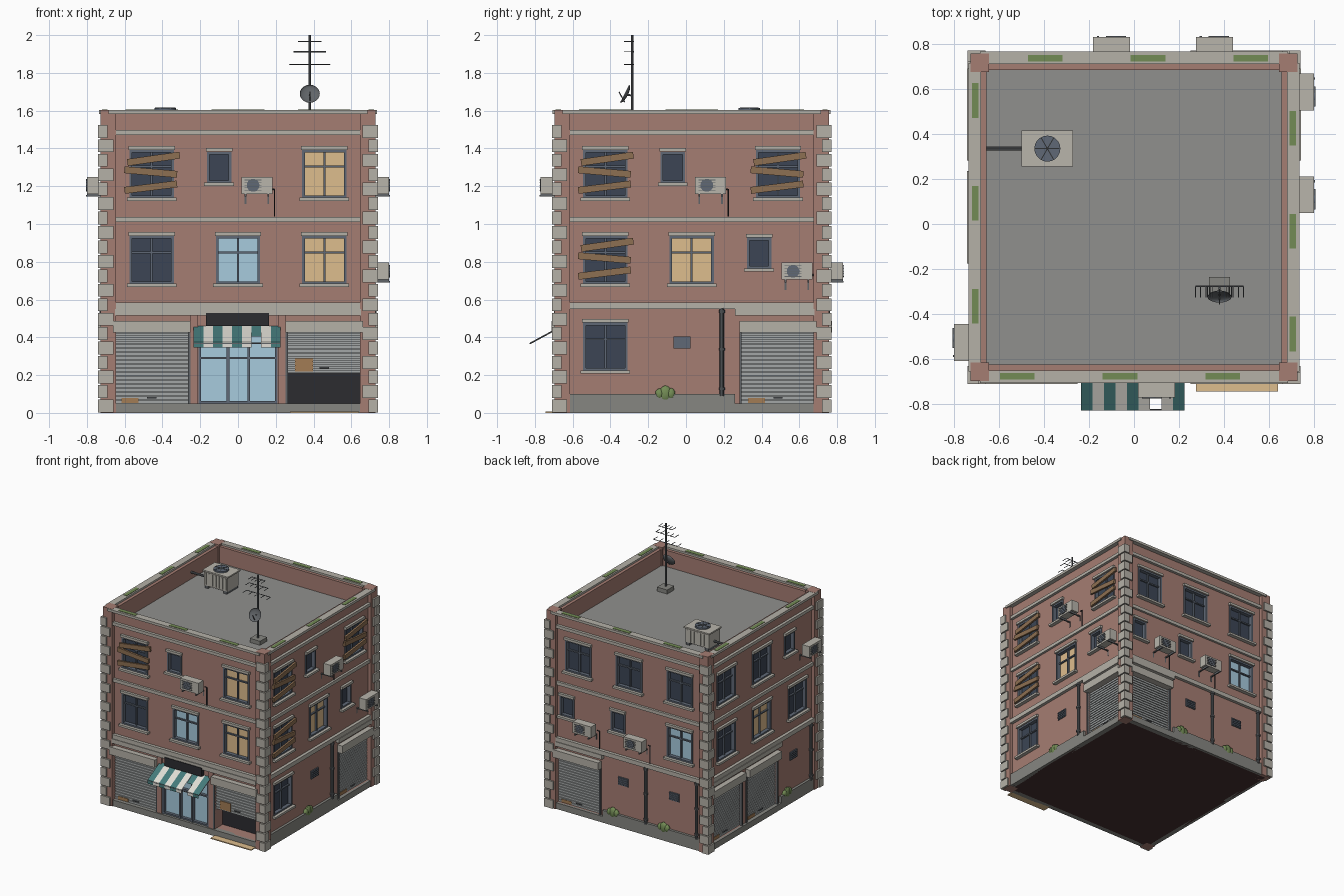
import bpy, bmesh, math
from mathutils import Matrix, Vector

if "Cube" in bpy.data.objects:
    bpy.data.objects.remove(bpy.data.objects["Cube"])

CY = 0.03                       # building centre in y
WALL = 0.70                     # wall face distance from the centre
SIDES = ["front", "right", "back", "left"]
COLORS = {
    "brick": (.376, .205, .17), "stone": (.46, .44, .39), "roof": (.28, .28, .27),
    "plinth": (.24, .24, .22), "dark_glass": (.045, .06, .09), "blue_glass": (.39, .6, .73),
    "lit_glass": (.73, .51, .27), "frame": (.115, .14, .18), "shutter": (.37, .39, .39),
    "wood": (.27, .16, .085), "unit": (.48, .46, .41), "dark": (.025, .025, .03),
    "teal": (.06, .2, .2), "white": (.75, .73, .67), "moss": (.17, .26, .09),
    "card": (.36, .2, .09), "metal": (.12, .13, .14), "base": (.06, .03, .028),
}
parts = {}                      # object name -> (bmesh, colour)


def mat(name):
    m = bpy.data.materials.get(name)
    if not m:
        m = bpy.data.materials.new(name)
        m.diffuse_color = (*COLORS[name], 1)
        m.use_nodes = True
        m.node_tree.nodes["Principled BSDF"].inputs["Base Color"].default_value = m.diffuse_color
    return m


def get(k, part, color):
    name = part if k is None else SIDES[k] + "_" + part
    if name not in parts:
        parts[name] = (bmesh.new(), color)
    return parts[name][0]


def frame_of(k):
    # facade space: u along the wall, -d outward, z up; None means world space
    if k is None:
        return Matrix()
    return Matrix.Translation((0, CY, 0)) @ Matrix.Rotation(k * math.pi / 2, 4, 'Z')


def box(k, part, color, u0, u1, d0, d1, z0, z1, tilt=0):
    s = 1 if k is None else -1
    c = ((u0 + u1) / 2, s * (d0 + d1) / 2, (z0 + z1) / 2)
    m = (frame_of(k) @ Matrix.Translation(c) @ Matrix.Rotation(-math.radians(tilt), 4, 'Y')
         @ Matrix.Diagonal((u1 - u0, abs(d1 - d0), z1 - z0, 1)))
    bmesh.ops.create_cube(get(k, part, color), size=1, matrix=m)


def tube(k, part, color, a, b, r, n=10):
    s = 1 if k is None else -1
    a, b = Vector((a[0], s * a[1], a[2])), Vector((b[0], s * b[1], b[2]))
    rot = (b - a).to_track_quat('Z', 'Y').to_matrix().to_4x4()
    m = frame_of(k) @ Matrix.Translation((a + b) / 2) @ rot
    bmesh.ops.create_cone(get(k, part, color), cap_ends=True, segments=n, radius1=r,
                          radius2=r, depth=(b - a).length, matrix=m)


def cut(k, u0, u1, z0, z1, deep=0.67):
    box(None if k is None else k, "cutter", "dark", u0, u1, deep, 0.78, z0, z1)


def window(k, u, z, w, h, glass, cross=True):
    u0, u1, z0, z1 = u - w / 2, u + w / 2, z - h / 2, z + h / 2
    cut(k, u0, u1, z0, z1)
    box(k, glass, glass, u0, u1, .66, .676, z0, z1)
    f = "window_frames"
    for a in (u0, u1 - .014):
        box(k, f, "frame", a, a + .014, .665, .707, z0, z1)
    for a in (z0, z1 - .014):
        box(k, f, "frame", u0, u1, .665, .706, a, a + .014)
    if cross:
        box(k, f, "frame", u - .005, u + .005, .665, .69, z0, z1)
        box(k, f, "frame", u0, u1, .665, .689, z + .035, z + .045)
    box(k, "lintels", "stone", u0 - .005, u1 + .005, .69, .72, z1, z1 + .02)
    box(k, "sills", "stone", u0 - .014, u1 + .014, .69, .73, z0 - .015, z0 + .002)


def planks(k, u, z):
    for dz, t, du in ((.08, 8, .01), (.01, -5, -.005), (-.07, 7, -.005)):
        box(k, "boards", "wood", u + du - .14, u + du + .14, .708, .724, z + dz - .018, z + dz + .018, t)


def air_unit(k, u, z):
    box(k, "air_units", "unit", u - .082, u + .082, .735, .83 - CY, z - .045, z + .045)
    tube(k, "air_unit_fans", "frame", (u - .02, .79, z), (u - .02, .804, z), .034, 16)
    for i in range(5):
        dz = (i - 2) * .014
        box(k, "air_unit_grilles", "metal", u - .065, u + .025, .8, .806, z + dz - .0015, z + dz + .0015)
    for a in (-.06, .06):
        box(k, "air_unit_brackets", "metal", u + a - .005, u + a + .005, .69, .805, z - .06, z - .052)
        box(k, "air_unit_brackets", "metal", u + a - .005, u + a + .005, .69, .702, z - .1, z - .052)
        box(k, "air_unit_brackets", "metal", u + a - .005, u + a + .005, .74, .8, z - .053, z - .044)
    tube(k, "drain_hoses", "dark", (u + .075, .708, z - .02), (u + .093, .708, z - .02), .004, 6)
    tube(k, "drain_hoses", "dark", (u + .093, .708, z - .02), (u + .093, .708, z - .165), .004, 6)


def shutter(k, u, bottom):
    u0, u1 = u - .193, u + .193
    cut(k, u0, u1, .05, .43, .67 if bottom < .1 else .6)
    box(k, "shop_interior", "dark", u0, u1, .59, .672 if bottom < .1 else .605, .05, .43)
    box(k, "shutters", "shutter", u0, u1, .67, .68, bottom, .43)
    n = round((.43 - bottom) / .021)
    p = (.43 - bottom) / n
    for i in range(n):
        box(k, "shutters", "shutter", u0, u1, .675, .688, bottom + i * p, bottom + i * p + p * .72)
    box(k, "shutter_boxes", "stone", u - .205, u + .205, .69, .742, .425, .487)
    for a in (u0 - .012, u1):
        box(k, "shutter_rails", "metal", a, a + .012, .69, .71, .05, .43)
    box(k, "shutter_handles", "metal", u - .025, u + .025, .685, .697, bottom + .025, bottom + .033)
    if bottom < .1:
        box(k, "cardboard", "card", u - .16, u - .07, .685, .692, .052, .078)
    else:
        box(k, "cardboard", "card", u - .155, u - .06, .685, .694, .22, .287)


def storefront(k):
    cut(k, -.21, .21, .05, .45)
    box(k, "shop_glass", "blue_glass", -.21, .21, .66, .676, .05, .45)
    for a in (-.21, -.06, .05, .195):
        box(k, "shop_frame", "frame", a, a + .014, .665, .705, .05, .45)
    for a in (.05, .285, .436):
        box(k, "shop_frame", "frame", -.21, .21, .665, .7, a, a + .012)
    for s in (-1, 1):
        box(k, "shop_pilasters", "brick", s * .232 - .02, s * .232 + .02, .69, .712, .05, .515)
    box(k, "sign_panel", "dark", -.17, .165, .7, .735, .46, .53)
    # striped awning with a valance, one strip torn short
    bm_w = .46 / 9
    for i in range(9):
        u0, torn = -.235 + i * bm_w, i == 6
        part, col = ("awning_teal", "teal") if i % 2 == 0 else ("awning_white", "white")
        pts = [(.70, .46), (.79, .405)] if torn else [(.70, .46), (.858, .375), (.858, .345)]
        bm = get(k, part, col)
        M = frame_of(k)
        rows = [[bm.verts.new(M @ Vector((u, -d, z))) for u in (u0, u0 + bm_w)] for d, z in pts]
        for a, b in zip(rows, rows[1:]):
            bm.faces.new((a[0], b[0], b[1], a[1]))
    for u in (-.232, .222):
        tube(k, "awning_arms", "metal", (u, .7, .452), (u, .855, .368), .004, 6)
    tube(k, "awning_arms", "metal", (-.232, .855, .368), (.222, .855, .368), .004, 6)
    box(k, "ground_mat", "lit_glass", .275, .64, .70, .775, 0, .008)


def vent_and_pipe(k, u):
    box(k, "vents", "frame", u - .095, u - .005, .69, .708, .34, .405)
    for i in range(4):
        box(k, "vents", "frame", u - .09, u - .01, .7, .714, .346 + i * .015, .354 + i * .015)
    x = u + .16
    tube(k, "drain_pipes", "metal", (x, .716, .09), (x, .716, .555), .012)
    for z in (.12, .33, .53):
        tube(k, "drain_pipes", "metal", (x, .716, z), (x, .716, z + .014), .017)
    # weeds on the ledge
    for du, r, h in ((-.14, .035, .045), (-.17, .024, .03), (-.11, .024, .032)):
        m = frame_of(k) @ Matrix.Translation((u + du, -.708, .1)) @ Matrix.Diagonal((r, .018, h, 1))
        bmesh.ops.create_icosphere(get(k, "weeds", "moss"), subdivisions=2, radius=1, matrix=m)


# facade plan per side: ground, middle and top floor, three bays each
PLAN = [("SGH", "DBY", "XAY"), ("DPS", "XYA", "XAX"), ("SPP", "AAB", "DDD"), ("SSP", "DYD", "DDA")]
GLASS = {"D": "dark_glass", "X": "dark_glass", "B": "blue_glass", "Y": "lit_glass"}
for k, floors in enumerate(PLAN):
    for zc, row in zip((.35, .81, 1.265), floors):
        for i, c in enumerate(row):
            u = (i - 1) * .457
            if c in GLASS:
                window(k, u, zc, .235, .255, GLASS[c])
            if c == "X":
                planks(k, u, zc)
            elif c == "A":
                window(k, u - .1, zc + .035, .13, .165, "dark_glass", False)
                air_unit(k, u + .1, zc - .06)
            elif c == "S":
                shutter(k, u, .05)
            elif c == "H":
                shutter(k, u, .21)
            elif c == "G":
                storefront(k)
            elif c == "P":
                vent_and_pipe(k, u)
            if zc < .5:     # plinth and shop fascia per bay
                a, b = max(u - .2285, -.65), min(u + .2285, .65)
                shop = c in "SHG"
                box(k, "plinth", "plinth", a, b, .68, .72, 0, .05 if shop else .1)
                if shop:
                    box(k, "shop_fascia", "stone", a, b, .69, .73, .515, .551)
    # stone bands, parapet, coping and moss
    for z0, z1, d in ((.55, .585, .725), (1.01, 1.037, .718), (1.472, 1.497, .722)):
        box(k, "stone_bands", "stone", -.66, .66, .69, d, z0, z1)
    box(k, "parapet", "brick", -.69, .69, .655, .70, 1.44, 1.588)
    box(k, "coping", "stone", -.685, .685, .68, .736, 1.583, 1.603)
    for i in range(3):
        u = (i - 1) * .457 - .062
        box(k, "moss", "moss", u - .077, u + .077, .692, .72, 1.6, 1.606)
    # corner post with alternating quoin blocks
    box(k, "corner_post", "brick", .645, .727, .645, .727, 0, 1.604)
    for i in range(20):
        w, d = (.08, .05) if i % 2 else (.05, .08)
        z = .003 + i * .0765
        box(k, "quoins", "stone", .74 - w, .74, .74 - d, .74, z, z + .068)

# brick body, roof deck and underside
box(0, "wall_body", "brick", -WALL, WALL, -WALL, WALL, .004, 1.45)
box(None, "roof_deck", "roof", -.66, .66, CY - .66, CY + .66, 1.44, 1.455)
box(None, "underside", "base", -.70, .70, CY - .70, CY + .70, 0, .01)

# rooftop cooling unit
box(None, "cooler_body", "unit", -.49, -.28, .265, .405, 1.475, 1.595)
box(None, "cooler_lid", "unit", -.5, -.27, .255, .415, 1.59, 1.602)
for x in (-.47, -.3):
    box(None, "cooler_feet", "metal", x - .015, x + .015, .265, .405, 1.45, 1.476)
for i in range(7):
    x = -.475 + i * .03
    box(None, "cooler_ribs", "unit", x - .004, x + .004, .26, .41, 1.485, 1.58)
tube(None, "cooler_fan", "frame", (-.385, .335, 1.6), (-.385, .335, 1.614), .058, 20)
for i in range(3):
    t = i * math.pi / 3
    c, s = .055 * math.cos(t), .055 * math.sin(t)
    tube(None, "cooler_guard", "metal", (-.385 - c, .335 - s, 1.615), (-.385 + c, .335 + s, 1.615), .003, 6)
tube(None, "cooler_pipe", "metal", (-.49, .335, 1.51), (-.67, .335, 1.51), .009)

# antenna mast with three toothed bars
AX, AY = .38, -.285
box(None, "antenna_base", "plinth", AX - .046, AX + .046, AY - .04, AY + .05, 1.45, 1.488)
tube(None, "antenna_mast", "metal", (AX, AY, 1.48), (AX, AY, 2.0), .006, 8)
for z, w in ((1.966, .06), (1.912, .085), (1.845, .107)):
    tube(None, "antenna_bars", "metal", (AX - w, AY + .008, z), (AX + w, AY + .008, z), .003, 6)
    for i in range(5):
        x = AX - w + w * i / 2
        tube(None, "antenna_bars", "metal", (x, AY + .008, z), (x, AY - .042, z), .0025, 6)

# satellite dish: shallow open bowl facing forward and up
bm = get(None, "dish", "metal")
tilt = Matrix.Translation((AX, -.325, 1.69)) @ Matrix.Rotation(math.radians(63), 4, 'X')
res = bmesh.ops.create_uvsphere(bm, u_segments=20, v_segments=12, radius=.053)
bmesh.ops.delete(bm, geom=[v for v in res["verts"] if v.co.z > .001], context='VERTS')
bmesh.ops.transform(bm, verts=bm.verts, matrix=tilt @ Matrix.Diagonal((1, 1, .35, 1)))
tube(None, "dish_arm", "metal", (AX, -.318, 1.685), (AX, AY, 1.68), .005, 6)
tube(None, "dish_feed", "metal", (AX, -.325, 1.645), (AX, -.355, 1.70), .003, 6)

# turn the collected parts into objects
objs, cutters = {}, []
for name, (bm, color) in parts.items():
    me = bpy.data.meshes.new(name)
    bm.to_mesh(me)
    bm.free()
    ob = bpy.data.objects.new(name, me)
    bpy.context.collection.objects.link(ob)
    me.materials.append(mat(color))
    objs[name] = ob
    if name.endswith("cutter"):
        cutters.append(ob)
        ob.hide_render = True

# cut window and shop openings into the body
body = objs["front_wall_body"]
body.name = "wall_body"
bpy.context.view_layer.objects.active = body
for c in cutters:
    mod = body.modifiers.new("openings", 'BOOLEAN')
    mod.operation, mod.solver, mod.object = 'DIFFERENCE', 'EXACT', c
    bpy.ops.object.modifier_apply(modifier=mod.name)
    bpy.data.objects.remove(c)

# smooth the round parts
ROUND = ("pipe", "pipes", "mast", "dish", "hoses", "fan", "fans", "weeds")
for name, ob in objs.items():
    if name.split("_")[-1] in ROUND:
        bpy.ops.object.select_all(action='DESELECT')
        ob.select_set(True)
        bpy.context.view_layer.objects.active = ob
        bpy.ops.object.shade_smooth_by_angle()
